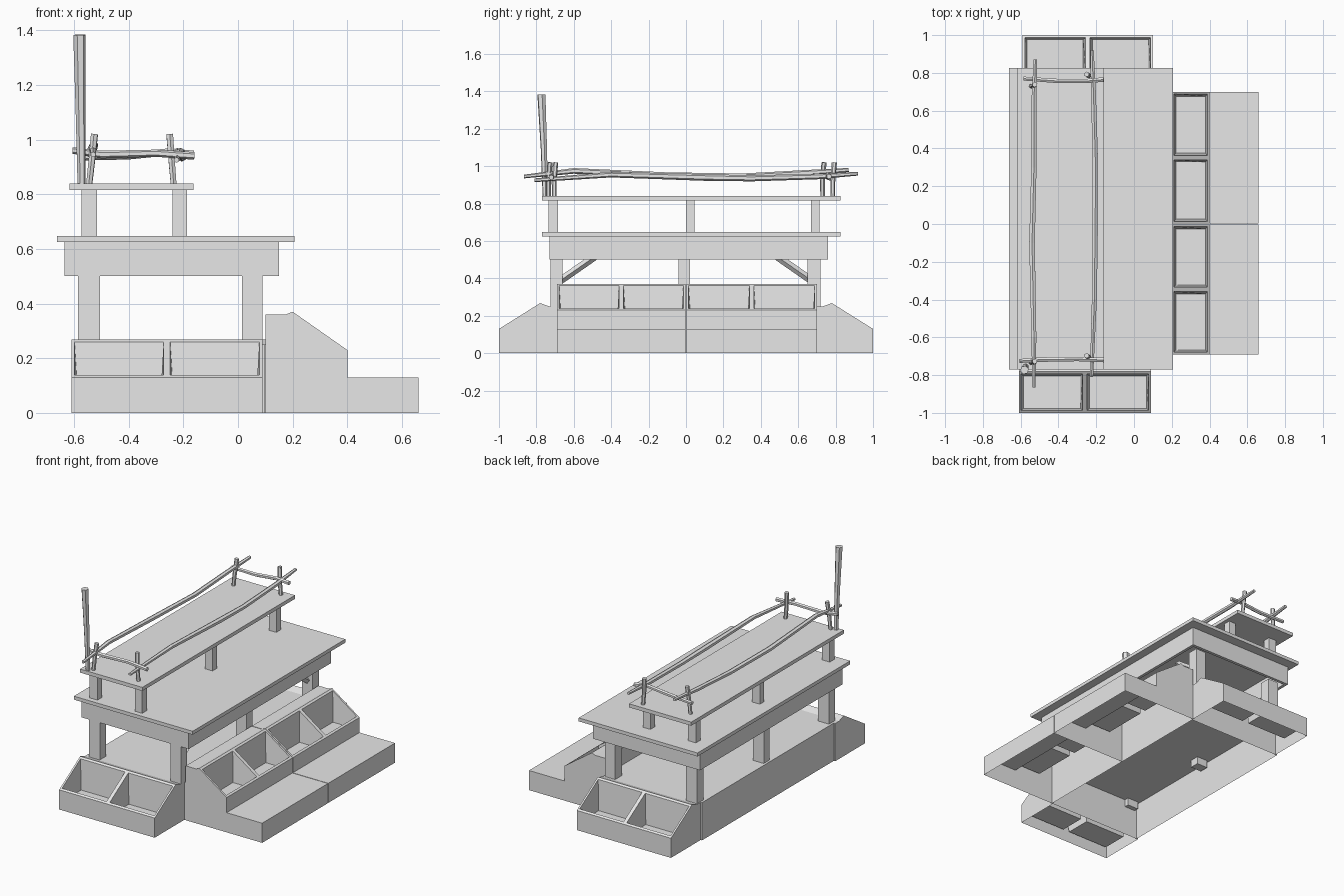
import bpy, bmesh
from mathutils import Vector

if "Cube" in bpy.data.objects:
    bpy.data.objects.remove(bpy.data.objects["Cube"])

grey = bpy.data.materials.new("plain_grey")
grey.use_nodes = True
grey.diffuse_color = (0.8, 0.8, 0.8, 1)
grey.node_tree.nodes["Principled BSDF"].inputs["Base Color"].default_value = (0.8, 0.8, 0.8, 1)


def finish(name, bm, fix=True):
    if fix:
        bmesh.ops.recalc_face_normals(bm, faces=bm.faces)
    mesh = bpy.data.meshes.new(name)
    bm.to_mesh(mesh)
    bm.free()
    mesh.materials.append(grey)
    obj = bpy.data.objects.new(name, mesh)
    bpy.context.collection.objects.link(obj)
    return obj


def box(name, xs, ys, zs, open_bottom=False):
    bm = bmesh.new()
    bmesh.ops.create_cube(bm, size=1)
    for v in bm.verts:
        v.co = [lo + (c + 0.5) * (hi - lo) for c, (lo, hi) in zip(v.co, (xs, ys, zs))]
    if open_bottom:
        bmesh.ops.delete(bm, geom=[f for f in bm.faces if f.normal.z < -0.5], context='FACES')
    return finish(name, bm, False)


def stick(name, points, radii, sides=6):
    """Rough branch: rings of vertices along a bent path."""
    pts = [Vector(p) for p in points]
    bm = bmesh.new()
    axis = (pts[-1] - pts[0]).normalized()
    turn = axis.to_track_quat('Z', 'Y').to_matrix().to_4x4()
    rings = []
    for p, r in zip(pts, radii):
        ring = bmesh.ops.create_circle(bm, segments=sides, radius=r)["verts"]
        for v in ring:
            v.co = turn @ v.co + p
        rings.append(ring)
    for a, b in zip(rings, rings[1:]):
        for i in range(sides):
            j = (i + 1) % sides
            bm.faces.new((a[i], a[j], b[j], b[i]))
    bm.faces.new(rings[0])
    bm.faces.new(rings[-1])
    return finish(name, bm)


def bin_unit(name, profile, slope, place, u0, u1, cells, floor, rim):
    """Open-bottomed shell with a sloped front holding tapered wells.
    profile: (depth, z) points; slope: index of the sloped edge; place maps (u, d, z)."""
    bm = bmesh.new()

    def face(*pts):
        bm.faces.new([bm.verts.new(place(*p)) for p in pts])

    for u in (u0, u1):
        face(*[(u, d, z) for d, z in profile])
    for i, (a, b) in enumerate(zip(profile, profile[1:])):
        if i != slope:
            face((u0, *a), (u1, *a), (u1, *b), (u0, *b))
    (d0, z0), (d1, z1) = profile[slope], profile[slope + 1]
    step = (u1 - u0) / cells
    for c in range(cells):
        ua, ub = u0 + c * step, u0 + (c + 1) * step

        def ring(m, t, z=None):
            out = []
            for u, k in ((ua + m, t), (ub - m, t), (ub - m, 1 - t), (ua + m, 1 - t)):
                out.append((u, d0 + k * (d1 - d0), z if z is not None else z0 + k * (z1 - z0)))
            return out

        rings = [ring(0, 0), ring(rim, 0.06), ring(rim * 2, 0.11, floor)]
        for a, b in zip(rings, rings[1:]):
            for i in range(4):
                j = (i + 1) % 4
                face(a[i], a[j], b[j], b[i])
        face(*rings[-1])
    bmesh.ops.remove_doubles(bm, verts=bm.verts, dist=0.0005)
    return finish(name, bm)


# Stepped display with four wells along the left side
display = [(0.1, 0), (0.1, 0.36), (0.175, 0.36), (0.2, 0.37), (0.4, 0.23),
           (0.4, 0.13), (0.66, 0.13), (0.66, 0)]
for name, a, b in (("front", -0.69, -0.002), ("back", 0.002, 0.7)):
    bin_unit(name + "_stepped_display", display, 3, lambda u, d, z: (d, u, z),
             a, b, 2, 0.16, 0.012)

# Sloped bins at both ends
end_bin = [(0.69, 0), (0.69, 0.25), (0.73, 0.25), (0.78, 0.268), (1, 0.13), (1, 0)]
bin_unit("front_bin", end_bin, 3, lambda u, d, z: (u, -d, z), -0.61, 0.09, 2, 0.06, 0.012)
bin_unit("back_bin", end_bin, 3, lambda u, d, z: (u, d, z), -0.59, 0.1, 2, 0.06, 0.012)

# Hollow platform under the table
box("platform", (-0.6, 0.098), (-0.69, 0.69), (0, 0.25), True)

# Table legs and braces
for side, xs in (("right", (-0.585, -0.505)), ("left", (0.015, 0.09))):
    for place, ys in (("front", (-0.725, -0.66)), ("middle", (-0.04, 0.022)), ("back", (0.65, 0.72))):
        box(f"{place}_{side}_leg", xs, ys, (0.2, 0.51))
for name, s in (("front", -1), ("back", 1)):
    stick(name + "_brace", [(0.05, s * 0.67, 0.39), (0.05, s * 0.49, 0.515)], [0.02, 0.02], 4)

# Apron boards and table top
box("front_apron", (-0.635, 0.15), (-0.73, -0.71), (0.5, 0.626))
box("back_apron", (-0.635, 0.15), (0.74, 0.76), (0.5, 0.626))
box("right_apron", (-0.635, -0.615), (-0.71, 0.74), (0.5, 0.626))
box("left_apron", (0.13, 0.15), (-0.71, 0.74), (0.5, 0.626))
box("table_top", (-0.663, 0.207), (-0.77, 0.827), (0.625, 0.648))

# Raised shelf on short posts
for side, xs in (("right", (-0.573, -0.515)), ("left", (-0.24, -0.187))):
    for place, ys in (("front", (-0.735, -0.685)), ("middle", (0.0, 0.045)), ("back", (0.668, 0.715))):
        box(f"{place}_{side}_shelf_post", xs, ys, (0.64, 0.82))
box("shelf", (-0.617, -0.162), (-0.77, 0.827), (0.816, 0.84))

# Tall pole
stick("tall_pole", [(-0.572, -0.752, 0.83), (-0.576, -0.76, 1.1), (-0.58, -0.773, 1.383)],
      [0.015, 0.018, 0.023])

# Branch railing: uprights, long rails, cross rails
for name, x, y, lean in (("front_right", -0.545, -0.735, 0.02), ("front_left", -0.235, -0.705, -0.015),
                         ("back_right", -0.545, 0.73, 0.02), ("back_left", -0.235, 0.785, -0.015)):
    stick(name + "_upright", [(x, y, 0.83), (x + lean / 2, y, 0.92), (x + lean, y + 0.008, 1.02)],
          [0.012, 0.013, 0.014])
stick("right_rail", [(-0.53, -0.865, 0.945), (-0.53, -0.6, 0.975), (-0.54, -0.1, 0.95),
                     (-0.53, 0.3, 0.945), (-0.53, 0.65, 0.965), (-0.522, 0.87, 0.98)],
      [0.01, 0.015, 0.017, 0.016, 0.015, 0.011])
stick("left_rail", [(-0.225, -0.81, 0.925), (-0.21, -0.4, 0.955), (-0.205, 0.1, 0.94),
                    (-0.205, 0.35, 0.935), (-0.215, 0.7, 0.945), (-0.222, 0.92, 0.96)],
      [0.01, 0.015, 0.018, 0.016, 0.015, 0.01])
stick("front_cross_rail", [(-0.605, -0.725, 0.96), (-0.5, -0.718, 0.945), (-0.3, -0.715, 0.95),
                           (-0.16, -0.72, 0.94)], [0.012, 0.014, 0.013, 0.014])
stick("back_cross_rail", [(-0.585, 0.77, 0.935), (-0.4, 0.757, 0.94), (-0.25, 0.757, 0.955),
                          (-0.16, 0.765, 0.945)], [0.012, 0.013, 0.013, 0.014])
